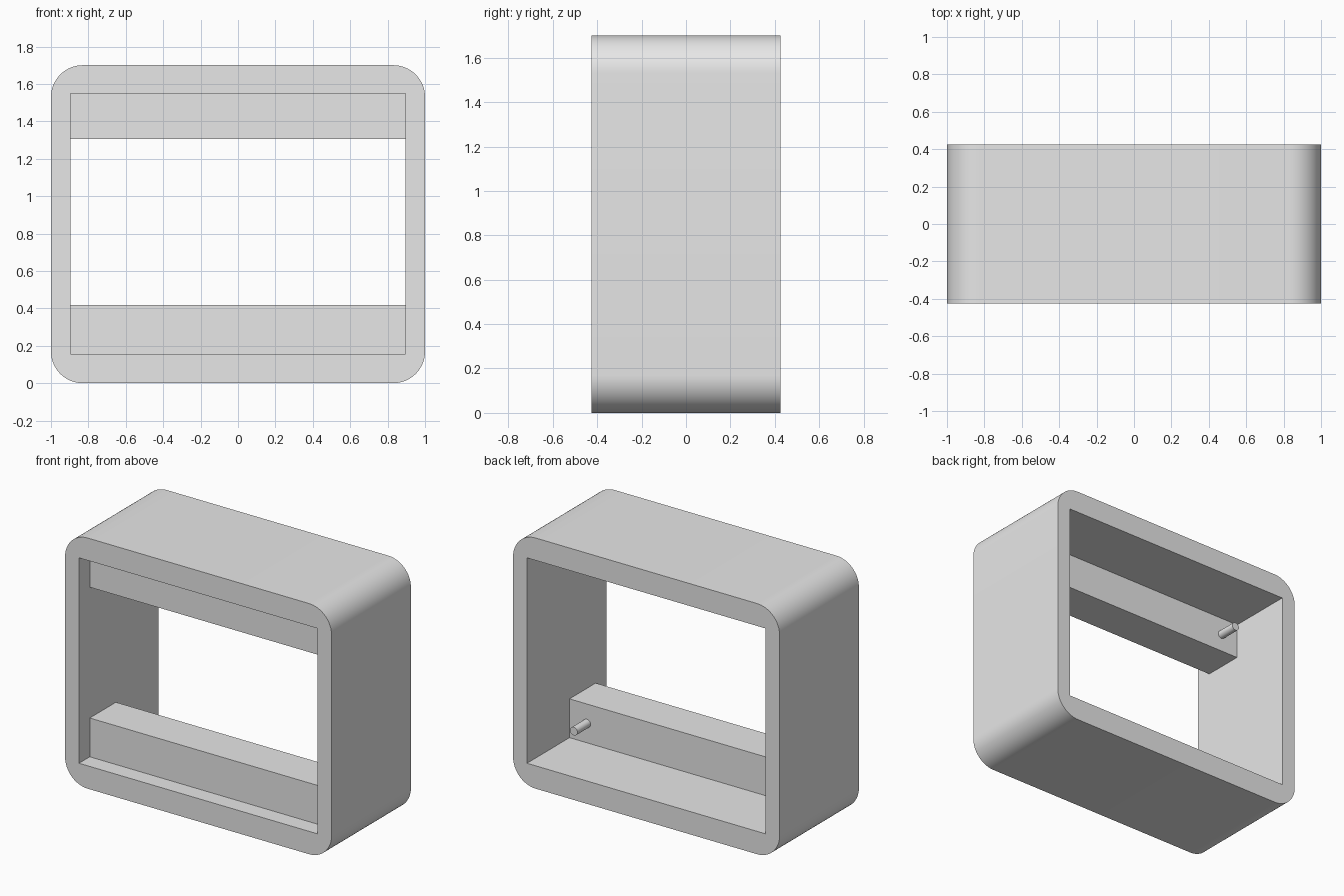
import bpy
import bmesh
import math
from mathutils import Matrix, Vector

default = bpy.data.objects.get("Cube")
if default:
    bpy.data.objects.remove(default, do_unlink=True)

WIDTH, DEPTH, HEIGHT = 2.0, 0.85, 1.70
CORNER_RADIUS = 0.17
INNER_X = 0.895
INNER_BOTTOM, INNER_TOP = 0.155, 1.548
RAIL_FRONT, RAIL_BACK = -0.31, -0.03
PEG_X, PEG_RADIUS, PEG_LENGTH = 0.765, 0.028, 0.14

grey = bpy.data.materials.new("plain grey")
grey.use_nodes = True
grey.diffuse_color = (0.8, 0.8, 0.8, 1)
grey.node_tree.nodes["Principled BSDF"].inputs["Base Color"].default_value = (0.8, 0.8, 0.8, 1)


def add_object(name, bm):
    mesh = bpy.data.meshes.new(name)
    bmesh.ops.recalc_face_normals(bm, faces=bm.faces)
    bm.to_mesh(mesh)
    bm.free()
    mesh.materials.append(grey)
    obj = bpy.data.objects.new(name, mesh)
    bpy.context.collection.objects.link(obj)
    return obj


def box(name, low, high, radius=0):
    """Box between two corners, with optional rounding of the edges along y."""
    low, high = Vector(low), Vector(high)
    bm = bmesh.new()
    place = Matrix.Translation((low + high) / 2) @ Matrix.Diagonal((*(high - low), 1))
    bmesh.ops.create_cube(bm, size=1, matrix=place)
    if radius:
        edges = [e for e in bm.edges if abs(e.verts[0].co.y - e.verts[1].co.y) > 0.1]
        bmesh.ops.bevel(bm, geom=edges, offset=radius, segments=16,
                        profile=0.5, affect='EDGES')
    return add_object(name, bm)


def peg(name, x, z):
    """Short round pin standing out from the back of a rail."""
    bm = bmesh.new()
    place = (Matrix.Translation((x, RAIL_BACK + PEG_LENGTH / 2, z))
             @ Matrix.Rotation(math.pi / 2, 4, 'X'))
    bmesh.ops.create_cone(bm, cap_ends=True, segments=32, radius1=PEG_RADIUS,
                          radius2=PEG_RADIUS, depth=PEG_LENGTH, matrix=place)
    return add_object(name, bm)


def smooth(obj):
    bpy.ops.object.select_all(action='DESELECT')
    obj.select_set(True)
    bpy.context.view_layer.objects.active = obj
    bpy.ops.object.shade_smooth_by_angle(angle=math.radians(30))


# Outer frame with rounded corners and a square-cornered opening
frame = box("frame", (-WIDTH / 2, -DEPTH / 2, 0), (WIDTH / 2, DEPTH / 2, HEIGHT), CORNER_RADIUS)
cutter = box("opening_cutter", (-INNER_X, -DEPTH, INNER_BOTTOM), (INNER_X, DEPTH, INNER_TOP))
cutter.hide_render = True
cut = frame.modifiers.new("opening", 'BOOLEAN')
cut.operation = 'DIFFERENCE'
cut.solver = 'EXACT'
cut.object = cutter
bpy.context.view_layer.objects.active = frame
bpy.ops.object.modifier_apply(modifier=cut.name)
bpy.data.objects.remove(cutter, do_unlink=True)
smooth(frame)

# Rails across the opening, each with a peg near both ends
for level, low, high in (("lower", INNER_BOTTOM, 0.418), ("upper", 1.305, INNER_TOP)):
    box(level + "_rail", (-INNER_X, RAIL_FRONT, low), (INNER_X, RAIL_BACK, high))
    for side, sign in (("left", 1), ("right", -1)):
        smooth(peg(f"{level}_{side}_peg", sign * PEG_X, (low + high) / 2))
